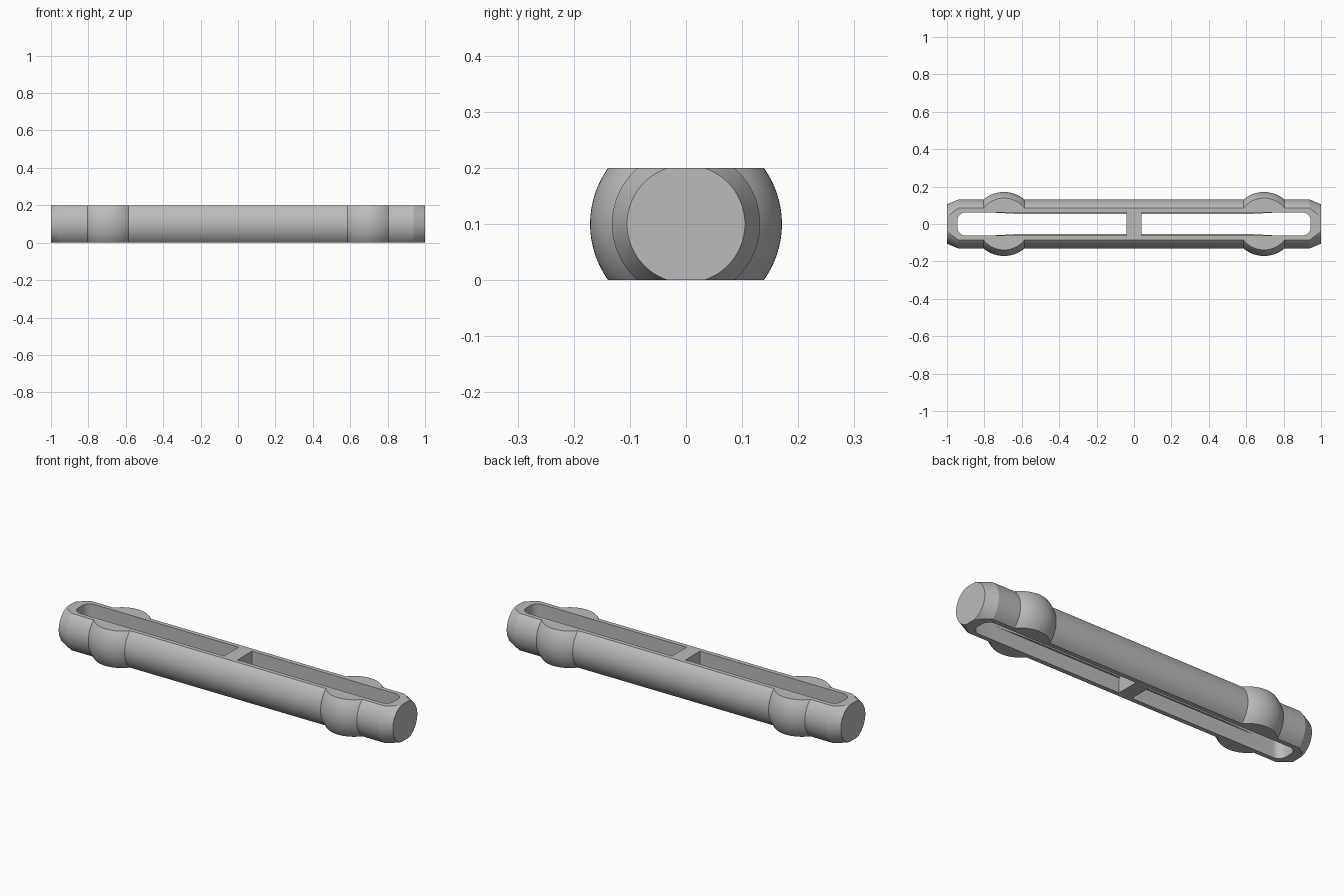
import bpy, bmesh, math
from mathutils import Vector

cube = bpy.data.objects.get("Cube")
if cube:
    bpy.data.objects.remove(cube, do_unlink=True)

MID = 0.1            # height of the bar's axis
BAR_R = 0.132        # bar radius
BALL_R, BALL_X = 0.171, 0.695
SIDES = 96

grey = bpy.data.materials.new("plain_grey")
grey.use_nodes = True
colour = (0.5, 0.5, 0.5, 1)
grey.diffuse_color = colour
grey.node_tree.nodes["Principled BSDF"].inputs["Base Color"].default_value = colour


def make_object(name, bm):
    bmesh.ops.recalc_face_normals(bm, faces=bm.faces)
    mesh = bpy.data.meshes.new(name)
    bm.to_mesh(mesh)
    bm.free()
    mesh.materials.append(grey)
    obj = bpy.data.objects.new(name, mesh)
    bpy.context.collection.objects.link(obj)
    return obj


def prism(name, outline, z0, z1):
    bm = bmesh.new()
    face = bm.faces.new([bm.verts.new((x, y, z0)) for x, y in outline])
    ext = bmesh.ops.extrude_face_region(bm, geom=[face])["geom"]
    bmesh.ops.translate(bm, vec=(0, 0, z1 - z0),
                        verts=[v for v in ext if isinstance(v, bmesh.types.BMVert)])
    return make_object(name, bm)


# Bar turned about x, with a ball swelling near each end
half_width = math.sqrt(BALL_R ** 2 - BAR_R ** 2)
start = math.atan2(BAR_R, half_width)
right = []
for i in range(25):
    a = math.pi - start - (math.pi - 2 * start) * i / 24
    right.append((BALL_X + BALL_R * math.cos(a), BALL_R * math.sin(a)))
right += [(0.937, BAR_R), (1, 0.105)]
profile = [(-x, r) for x, r in reversed(right)] + right

bm = bmesh.new()
rings = []
for x, r in profile:
    angles = [2 * math.pi * (k + 0.5) / SIDES for k in range(SIDES)]
    rings.append([bm.verts.new((x, r * math.cos(a), MID + r * math.sin(a))) for a in angles])
for a, b in zip(rings, rings[1:]):
    for k in range(SIDES):
        n = (k + 1) % SIDES
        bm.faces.new((a[k], a[n], b[n], b[k]))
bm.faces.new(rings[0])
bm.faces.new(rings[-1])

# Flat top and bottom
for z, up in ((2 * MID, 1), (0, -1)):
    cut = bmesh.ops.bisect_plane(bm, geom=bm.verts[:] + bm.edges[:] + bm.faces[:],
                                 plane_co=(0, 0, z), plane_no=(0, 0, up), clear_outer=True)
    edges = [e for e in cut["geom_cut"] if isinstance(e, bmesh.types.BMEdge)]
    bmesh.ops.edgeloop_fill(bm, edges=edges)
bar = make_object("bar", bm)


# Two long slots, square at the middle and rounded at the outer end
def slot_outline(side, inner=0.04, outer=0.945, w=0.062, rx=0.045, ry=0.045):
    pts = [(inner, -w)]
    for sign in (-1, 1):
        for i in range(9):
            t = math.pi / 2 * i / 8
            t = t if sign < 0 else math.pi / 2 - t
            pts.append((outer - rx + rx * math.sin(t), sign * (w - ry + ry * math.cos(t))))
    pts.append((inner, w))
    return [(side * x, y) for x, y in pts]


cutters = []
for side, label in ((1, "left"), (-1, "right")):
    cutter = prism(label + "_slot_cutter", slot_outline(side), -0.1, 0.3)
    cutter.hide_render = True
    mod = bar.modifiers.new(label + "_slot", "BOOLEAN")
    mod.operation, mod.solver, mod.object = "DIFFERENCE", "EXACT", cutter
    cutters.append(cutter)

bpy.context.view_layer.objects.active = bar
bar.select_set(True)
for mod in list(bar.modifiers):
    bpy.ops.object.modifier_apply(modifier=mod.name)
for cutter in cutters:
    bpy.data.objects.remove(cutter, do_unlink=True)
bpy.ops.object.shade_smooth_by_angle(angle=math.radians(20))

# Slim ribs along the slot walls, fading out towards the ends
for side, end in ((1, "left"), (-1, "right")):
    for s, face in ((1, "back"), (-1, "front")):
        edge = [(0.03, 0.053), (0.58, 0.053)]
        for i in range(1, 9):
            t = i / 8
            edge.append((0.58 + 0.22 * t, 0.053 + 0.009 * t * t * (3 - 2 * t)))
        outline = edge + [(0.8, 0.066), (0.03, 0.066)]
        prism(f"{end}_{face}_rib", [(side * x, s * y) for x, y in outline], MID - 0.02, MID + 0.02)
